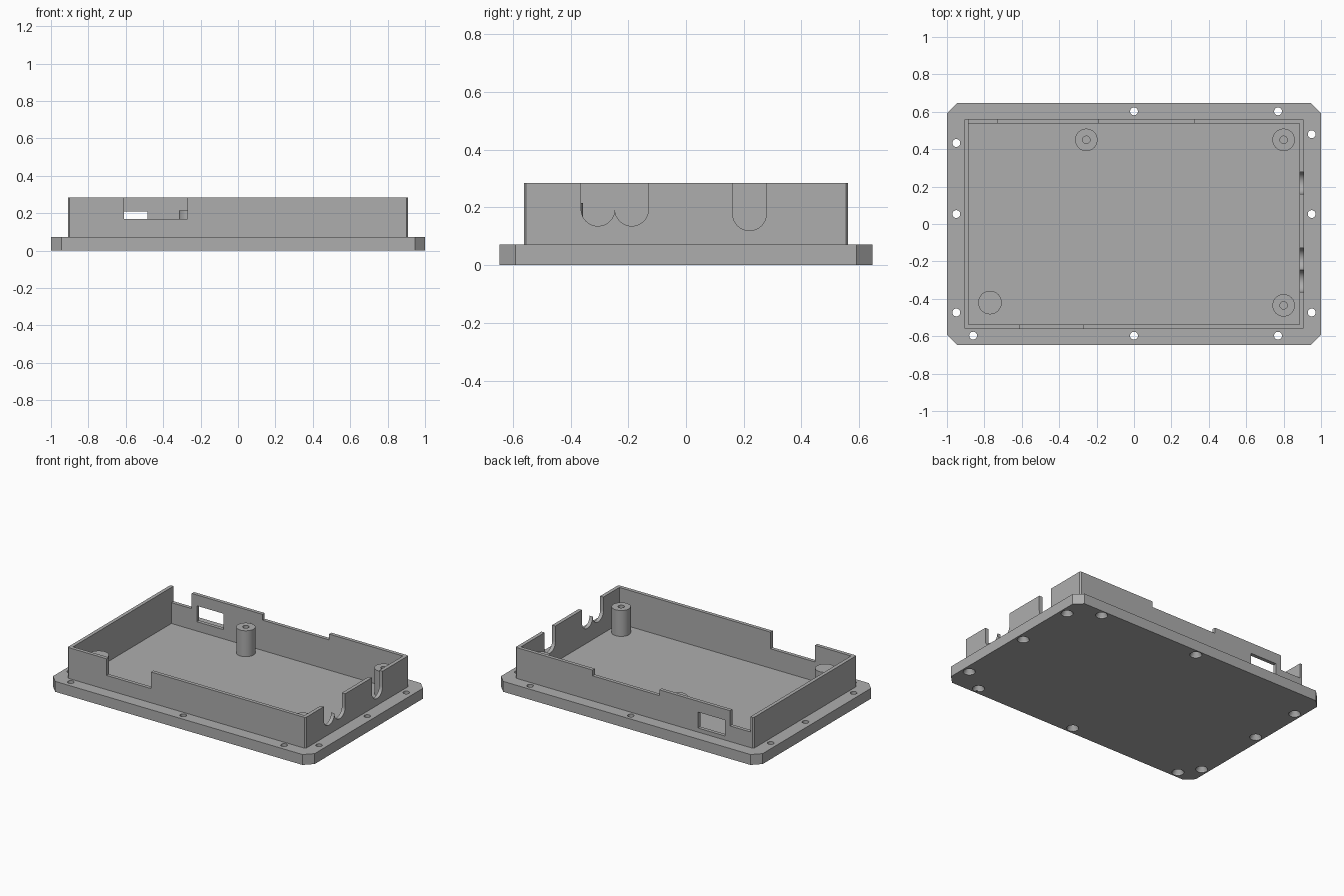
import bpy, bmesh, math
from mathutils import Matrix, Vector

cube = bpy.data.objects.get("Cube")
if cube:
    bpy.data.objects.remove(cube, do_unlink=True)

PLATE_TOP, FLOOR, RIM, POST_TOP = 0.072, 0.036, 0.285, 0.215

grey = bpy.data.materials.new("grey plastic")
grey.use_nodes = True
colour = (0.42, 0.42, 0.42, 1)
grey.diffuse_color = colour
grey.node_tree.nodes["Principled BSDF"].inputs["Base Color"].default_value = colour


def finish(name, bm):
    bmesh.ops.remove_doubles(bm, verts=bm.verts, dist=1e-5)
    bmesh.ops.recalc_face_normals(bm, faces=bm.faces)
    mesh = bpy.data.meshes.new(name)
    bm.to_mesh(mesh)
    bm.free()
    mesh.materials.append(grey)
    ob = bpy.data.objects.new(name, mesh)
    bpy.context.collection.objects.link(ob)
    return ob


def prism(name, points, sweep):
    """Extrude a closed 3D outline along a vector."""
    bm = bmesh.new()
    face = bm.faces.new([bm.verts.new(p) for p in points])
    new = bmesh.ops.extrude_face_region(bm, geom=[face], use_keep_orig=True)["geom"]
    verts = [g for g in new if isinstance(g, bmesh.types.BMVert)]
    bmesh.ops.translate(bm, verts=verts, vec=Vector(sweep))
    return finish(name, bm)


def slab(name, hx, hy, z0, z1, cut):
    """Rectangle with chamfered corners, extruded upward."""
    pts = []
    for sx, sy in ((1, 1), (-1, 1), (-1, -1), (1, -1)):
        pair = [(sx * hx, sy * (hy - cut), z0), (sx * (hx - cut), sy * hy, z0)]
        pts += pair if sx == sy else pair[::-1]
    return prism(name, pts, (0, 0, z1 - z0))


def box(name, x0, x1, y0, y1, z0, z1):
    return prism(name, [(x0, y0, z0), (x1, y0, z0), (x1, y1, z0), (x0, y1, z0)],
                 (0, 0, z1 - z0))


def lathe(name, x, y, profile, steps=32):
    """Revolve an (r, z) profile about a vertical axis at x, y."""
    bm = bmesh.new()
    verts = [bm.verts.new((r, 0, z)) for r, z in profile]
    edges = [bm.edges.new(pair) for pair in zip(verts, verts[1:])]
    bmesh.ops.spin(bm, geom=verts + edges, cent=(0, 0, 0), axis=(0, 0, 1),
                   angle=math.tau, steps=steps)
    bmesh.ops.transform(bm, matrix=Matrix.Translation((x, y, 0)), verts=bm.verts)
    return finish(name, bm)


def combine(target, tool, operation="DIFFERENCE"):
    mod = target.modifiers.new(operation.lower(), "BOOLEAN")
    mod.operation, mod.solver, mod.object = operation, "EXACT", tool
    bpy.context.view_layer.objects.active = target
    bpy.ops.object.modifier_apply(modifier=mod.name)
    bpy.data.objects.remove(tool, do_unlink=True)


# Flanged tray: chamfered plate, raised wall, hollow inside
tray = slab("tray", 1.0, 0.646, 0, PLATE_TOP, 0.055)
combine(tray, slab("wall", 0.91, 0.562, 0.05, RIM, 0.008), "UNION")
combine(tray, box("pocket", -0.885, 0.885, -0.537, 0.537, FLOOR, 0.4))

# Front notch, two back notches and the back window
for x0, x1, side, z0, z1 in ((-0.61, -0.27, -1, 0.17, 0.4),
                             (-0.885, -0.73, 1, 0.18, 0.4),
                             (-0.19, 0.32, 1, 0.245, 0.4),
                             (-0.69, -0.485, 1, 0.10, 0.21)):
    y0, y1 = sorted((side * 0.5, side * 0.6))
    combine(tray, box("opening", x0, x1, y0, y1, z0, z1))

# Round-bottomed cable slots in the left wall (+x)
for centres, zc in (((-0.305, -0.188), 0.194), ((0.22,), 0.178)):
    r = 0.0585
    pts = []
    for i, c in enumerate(centres):
        for k in range(1 if i else 0, 17):
            a = math.pi * (1 + k / 16)
            pts.append((0.84, c + r * math.cos(a), zc + r * math.sin(a)))
    pts += [(0.84, centres[-1] + r, 0.4), (0.84, centres[0] - r, 0.4)]
    combine(tray, prism("cable_slot", pts, (0.12, 0, 0)))

# Countersunk screw holes around the flange
holes = [(x, -0.597) for x in (-0.86, 0, 0.77)] + [(x, 0.602) for x in (0, 0.77)]
holes += [(-0.95, y) for y in (-0.473, 0.053, 0.433)]
holes += [(0.95, y) for y in (-0.473, 0.053, 0.48)]
for x, y in holes:
    combine(tray, lathe("screw_hole", x, y, [
        (0, -0.02), (0.038, -0.02), (0.038, 0.008), (0.021, 0.035),
        (0.021, 0.1), (0, 0.1)], 24))

# Three drilled mounting posts and one solid rest post
posts = []
for name, x, y in (("back_post", -0.255, 0.45), ("back_left_post", 0.8, 0.45),
                   ("front_left_post", 0.8, -0.435)):
    posts.append(lathe(name, x, y, [(0.06, FLOOR), (0.06, POST_TOP),
                                    (0.02, POST_TOP), (0.02, 0.06), (0, 0.06)]))
posts.append(lathe("rest_post", -0.77, -0.42,
                   [(0.063, FLOOR), (0.063, POST_TOP), (0, POST_TOP)]))

# Smooth the round surfaces, keep the edges crisp
bpy.ops.object.select_all(action="DESELECT")
for ob in [tray] + posts:
    ob.select_set(True)
bpy.context.view_layer.objects.active = tray
bpy.ops.object.shade_smooth_by_angle(angle=math.radians(30))
